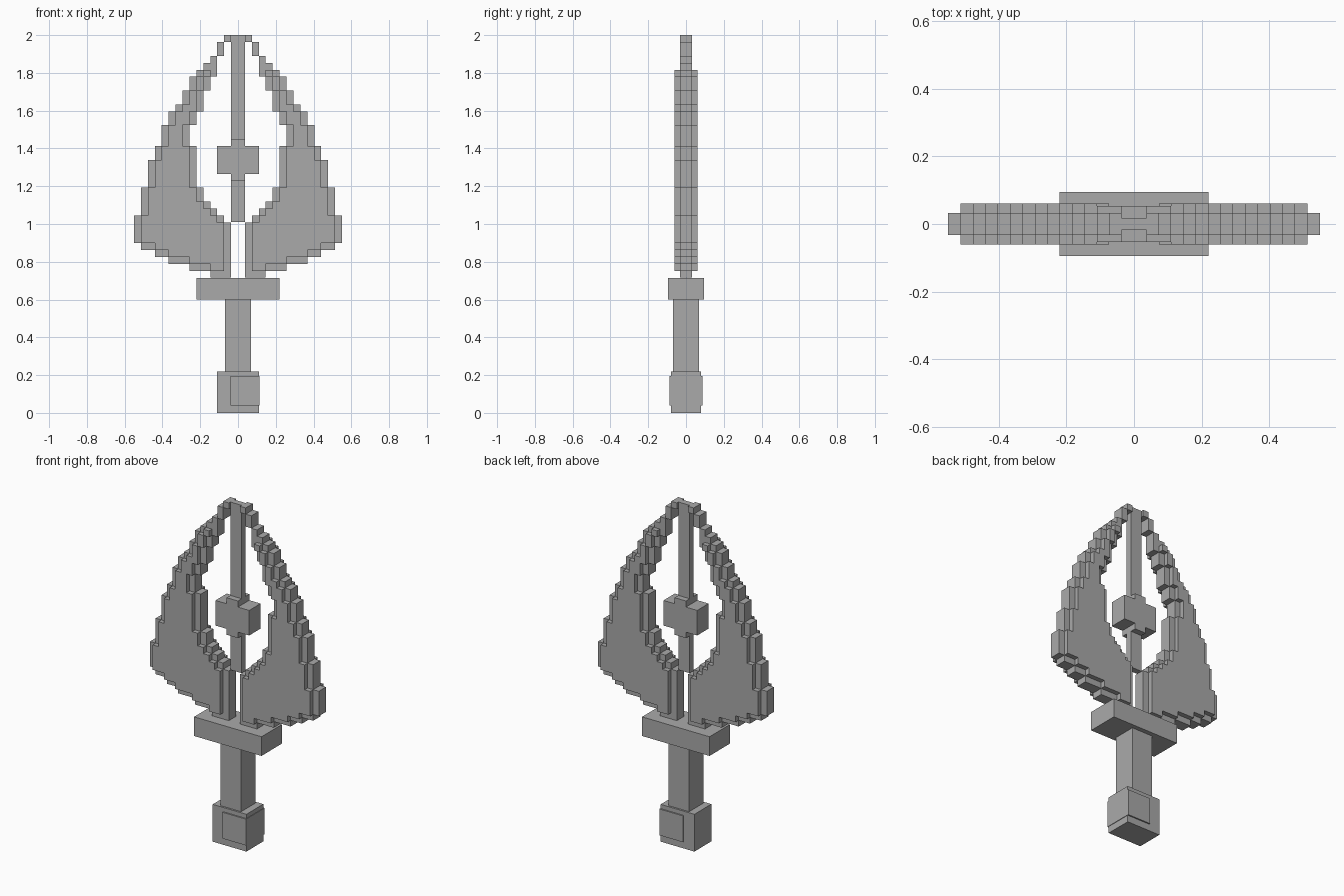
import bpy, bmesh

if "Cube" in bpy.data.objects:
    bpy.data.objects.remove(bpy.data.objects["Cube"])

U = 0.0367            # cell size of the blocky blade
THIN, THICK = 0.033, 0.061

steel = bpy.data.materials.new("plain grey")
steel.diffuse_color = (0.4, 0.4, 0.4, 1)
steel.use_nodes = True
steel.node_tree.nodes["Principled BSDF"].inputs["Base Color"].default_value = steel.diffuse_color


def finish(name, bm):
    mesh = bpy.data.meshes.new(name)
    bm.to_mesh(mesh)
    bm.free()
    mesh.materials.append(steel)
    obj = bpy.data.objects.new(name, mesh)
    bpy.context.collection.objects.link(obj)
    return obj


def box(name, x0, x1, y, z0, z1):
    """Box symmetric in y, from x0 to x1 and z0 to z1."""
    bm = bmesh.new()
    bmesh.ops.create_cube(bm, size=1)
    for v in bm.verts:
        v.co = (x1 if v.co.x > 0 else x0, y if v.co.y > 0 else -y, z1 if v.co.z > 0 else z0)
    return finish(name, bm)


# Handle parts
box("pommel", -0.11, 0.11, 0.079, 0, 0.22)
box("pommel_plate", -0.04, 0.113, 0.087, 0.04, 0.195)
box("grip", -0.068, 0.068, 0.068, 0.22, 0.60)
box("guard", -0.22, 0.22, 0.095, 0.60, 0.713)

# Centre rod and its gem block
box("centre_rod", -U, U, 0.018, 1.01, 2.0)
box("gem_wide", -3 * U, 3 * U, 0.053, 1.265, 1.413)
box("gem_tall", -U, U, 0.053, 1.23, 1.449)

# Blade wing: per column, rows counted down from the tip
top = [0, 1, 3, 4, 5, 6, 8, 10, 11, 13, 16, 18, 22, 26]
bottom = [35, 35, 35, 34, 34, 34, 33, 33, 33, 32, 32, 31, 31, 30]
hole = [(1, 27), (3, 26), (6, 25), (8, 24), (11, 22), (13, 16)]

cells = set()
for i in range(14):
    for k in range(top[i], bottom[i]):
        if i < len(hole) and hole[i][0] <= k < hole[i][1]:
            continue
        cells.add((i + 1, k))

SIDES = [(1, 0), (-1, 0), (0, 1), (0, -1)]


def depth(c):
    """Border cells are thin, enclosed cells thick."""
    if c not in cells:
        return 0
    return THICK if all((c[0] + a, c[1] + b) in cells for a, b in SIDES) else THIN


bm = bmesh.new()


def quad(*pts):
    bm.faces.new([bm.verts.new(p) for p in pts])


for i, k in sorted(cells):
    d = depth((i, k))
    x0, x1, z1, z0 = i * U, (i + 1) * U, 2 - k * U, 2 - (k + 1) * U
    for s in (-1, 1):
        quad((x0, s * d, z0), (x1, s * d, z0), (x1, s * d, z1), (x0, s * d, z1))
    for a, b in SIDES:
        n = depth((i + a, k + b))
        if n >= d:
            continue
        if a:
            x = x1 if a > 0 else x0
            p, q = (x, z0), (x, z1)
        else:
            z = z0 if b > 0 else z1
            p, q = (x0, z), (x1, z)
        for lo, hi in ([(n, d), (-d, -n)] if n else [(-d, d)]):
            quad((p[0], lo, p[1]), (q[0], lo, q[1]), (q[0], hi, q[1]), (p[0], hi, p[1]))

bmesh.ops.remove_doubles(bm, verts=bm.verts[:], dist=0.0005)
bmesh.ops.recalc_face_normals(bm, faces=bm.faces[:])
wing = finish("blade_wings", bm)
mirror = wing.modifiers.new("mirror", 'MIRROR')
mirror.use_mirror_merge = False
